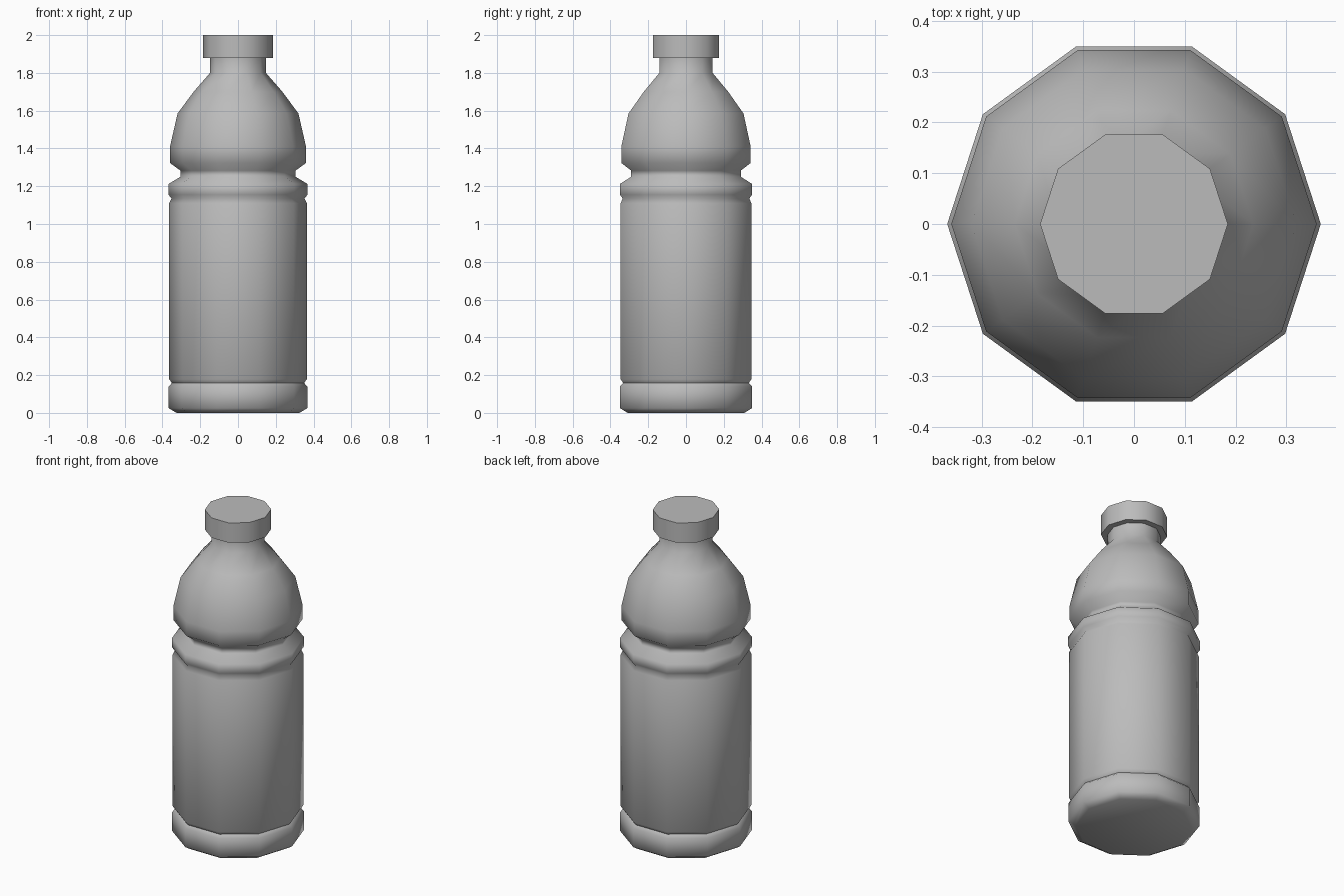
import bpy, bmesh, math

default = bpy.data.objects.get("Cube")
if default:
    bpy.data.objects.remove(default, do_unlink=True)

SIDES = 10

grey = bpy.data.materials.new("plain grey")
grey.use_nodes = True
colour = (0.5, 0.5, 0.5, 1)
grey.diffuse_color = colour
grey.node_tree.nodes["Principled BSDF"].inputs["Base Color"].default_value = colour


def lathe(name, profile):
    """Turn a (radius, height) profile into a closed ten-sided solid."""
    bm = bmesh.new()
    rings = []
    for r, z in profile:
        angles = [math.tau * i / SIDES for i in range(SIDES)]
        rings.append([bm.verts.new((r * math.cos(a), r * math.sin(a), z)) for a in angles])
    for low, high in zip(rings, rings[1:]):
        for i in range(SIDES):
            j = (i + 1) % SIDES
            bm.faces.new((low[i], low[j], high[j], high[i]))
    bm.faces.new(rings[0][::-1])
    bm.faces.new(rings[-1])
    mesh = bpy.data.meshes.new(name)
    bm.to_mesh(mesh)
    bm.free()
    mesh.materials.append(grey)
    obj = bpy.data.objects.new(name, mesh)
    bpy.context.collection.objects.link(obj)
    bpy.ops.object.select_all(action='DESELECT')
    obj.select_set(True)
    bpy.context.view_layer.objects.active = obj
    bpy.ops.object.shade_smooth_by_angle(angle=math.radians(70))
    return obj


# Bottle: chamfered foot, grooved label panel, ring, waist, domed shoulder, neck
lathe("bottle_body", [
    (0.325, 0), (0.367, 0.025), (0.367, 0.14), (0.35, 0.158), (0.364, 0.178),
    (0.364, 1.11), (0.352, 1.135), (0.368, 1.155), (0.368, 1.212),
    (0.305, 1.25), (0.305, 1.283), (0.36, 1.323), (0.36, 1.41),
    (0.32, 1.585), (0.235, 1.70), (0.148, 1.80), (0.148, 1.885),
])

# Screw cap
lathe("cap", [(0.185, 1.878), (0.185, 2.0)])
